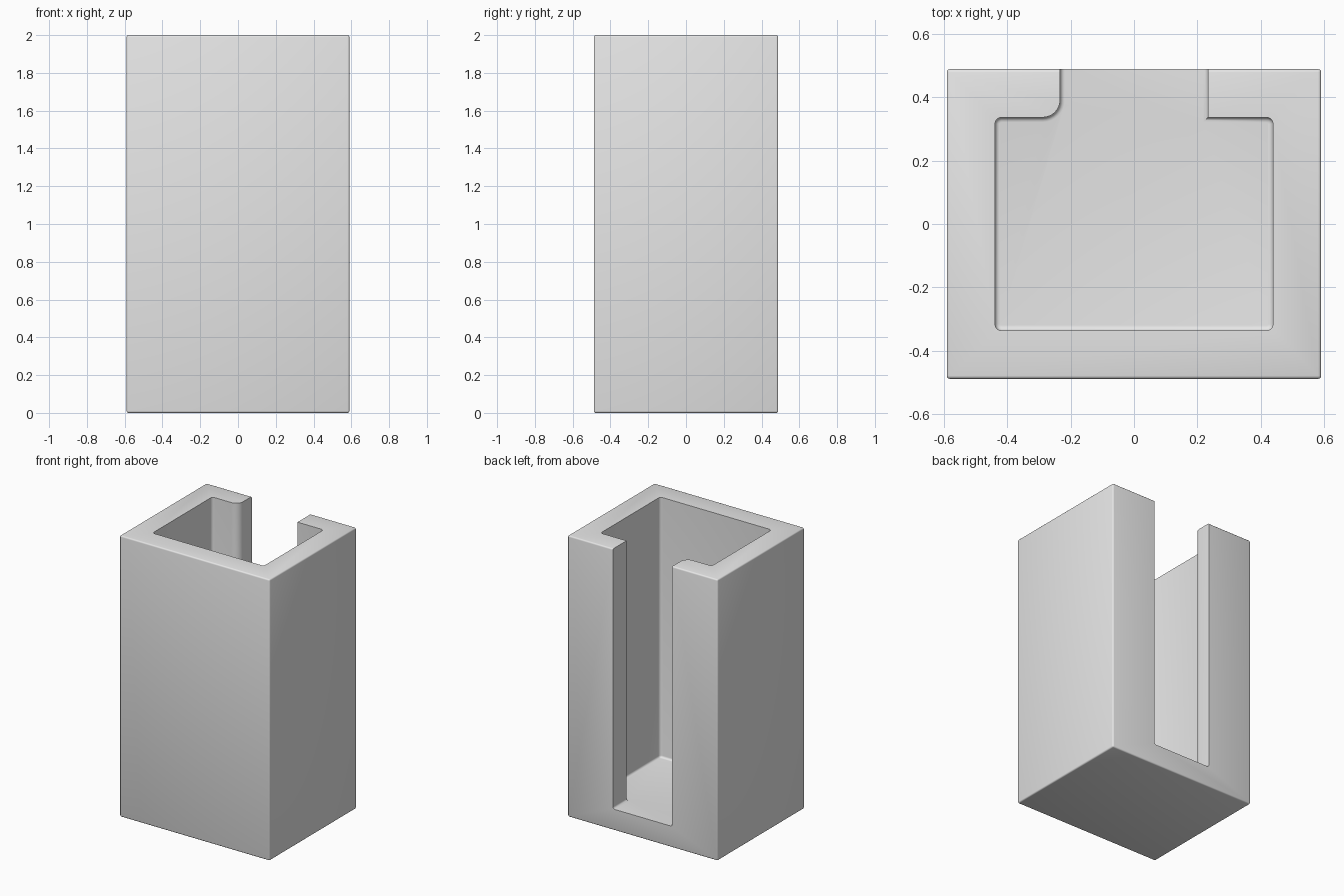
import bpy, bmesh

if "Cube" in bpy.data.objects:
    bpy.data.objects.remove(bpy.data.objects["Cube"], do_unlink=True)

HALF_X, HALF_Y, HEIGHT = 0.59, 0.488, 2.0
WALL, FLOOR, SLOT = 0.152, 0.15, 0.233

grey = bpy.data.materials.new("plain grey")
grey.use_nodes = True
grey.diffuse_color = (0.8, 0.8, 0.8, 1)
grey.node_tree.nodes["Principled BSDF"].inputs["Base Color"].default_value = (0.8, 0.8, 0.8, 1)


def prism(name, outline, bottom, top):
    """Extrude a plan outline; return the object and its open bmesh."""
    bm = bmesh.new()
    face = bm.faces.new([bm.verts.new((x, y, bottom)) for x, y in outline])
    grown = bmesh.ops.extrude_face_region(bm, geom=[face])["geom"]
    for v in grown:
        if isinstance(v, bmesh.types.BMVert):
            v.co.z = top
    bmesh.ops.recalc_face_normals(bm, faces=bm.faces[:])
    mesh = bpy.data.meshes.new(name)
    mesh.materials.append(grey)
    obj = bpy.data.objects.new(name, mesh)
    bpy.context.collection.objects.link(obj)
    return obj, bm


def round_edges(bm, test, radius, segments=4):
    edges = [e for e in bm.edges if test(e.verts[0].co, e.verts[1].co)]
    bmesh.ops.bevel(bm, geom=edges, offset=radius, segments=segments,
                    profile=0.5, affect='EDGES')


def finish(obj, bm):
    bmesh.ops.recalc_face_normals(bm, faces=bm.faces[:])
    bm.to_mesh(obj.data)
    bm.free()


# Outer block with softened edges
body, bm = prism("holder_body", [(-HALF_X, -HALF_Y), (HALF_X, -HALF_Y),
                                 (HALF_X, HALF_Y), (-HALF_X, HALF_Y)], 0, HEIGHT)
round_edges(bm, lambda a, b: True, 0.01, 3)
finish(body, bm)

# Cavity with a slot open to the back
ix, iy, out = HALF_X - WALL, HALF_Y - WALL, HALF_Y + 0.2
cavity, bm = prism("cavity_cutter", [
    (-ix, -iy), (ix, -iy), (ix, iy), (SLOT, iy), (SLOT, out),
    (-SLOT, out), (-SLOT, iy), (-ix, iy)], FLOOR, HEIGHT + 0.2)


def upright(a, b):
    return abs(a.z - b.z) > 0.1


# Small fillets in the inside corners, one large round on the right lip
round_edges(bm, lambda a, b: upright(a, b) and abs(a.x) > ix - 0.01, 0.02)
round_edges(bm, lambda a, b: upright(a, b) and a.x < 0 and abs(a.x + SLOT) < 0.01
            and abs(a.y - iy) < 0.01, 0.055, 8)
# Fillet between floor and walls
round_edges(bm, lambda a, b: max(a.z, b.z) < FLOOR + 0.01, 0.015)
finish(cavity, bm)
cavity.hide_render = True

cut = body.modifiers.new("cavity", 'BOOLEAN')
cut.operation = 'DIFFERENCE'
cut.solver = 'EXACT'
cut.object = cavity

# Apply the cut, then smooth the fillets
bpy.ops.object.select_all(action='DESELECT')
body.select_set(True)
bpy.context.view_layer.objects.active = body
bpy.ops.object.modifier_apply(modifier=cut.name)
bpy.data.objects.remove(cavity, do_unlink=True)
bpy.ops.object.shade_smooth_by_angle(angle=0.6)
